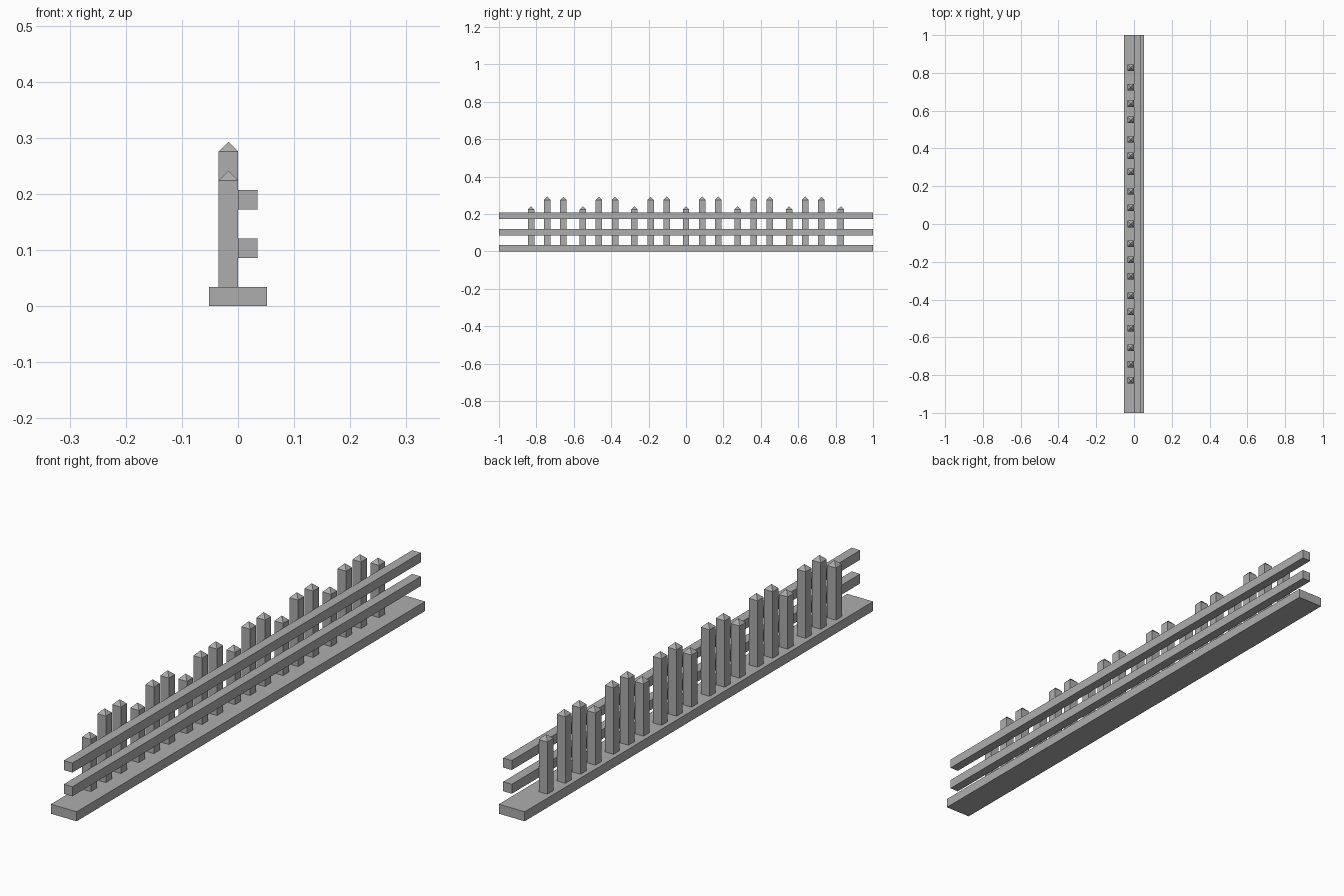
import bpy, bmesh

if "Cube" in bpy.data.objects:
    bpy.data.objects.remove(bpy.data.objects["Cube"])

U = 1 / 58  # module: the fence is 116 modules long

# Mid grey for every part
grey = bpy.data.materials.new("mid_grey")
grey.diffuse_color = (0.42, 0.42, 0.42, 1)
grey.use_nodes = True
grey.node_tree.nodes["Principled BSDF"].inputs["Base Color"].default_value = grey.diffuse_color


def make_object(name, bm):
    bmesh.ops.recalc_face_normals(bm, faces=bm.faces)
    mesh = bpy.data.meshes.new(name)
    bm.to_mesh(mesh)
    bm.free()
    mesh.materials.append(grey)
    obj = bpy.data.objects.new(name, mesh)
    bpy.context.collection.objects.link(obj)


def box(name, x, y, z, peak=0):
    """Box from (min, max) ranges in modules, optionally with a pyramid tip."""
    bm = bmesh.new()
    low, high = ([bm.verts.new((a * U, b * U, h * U)) for a, b in
                  ((x[0], y[0]), (x[1], y[0]), (x[1], y[1]), (x[0], y[1]))] for h in z)
    bm.faces.new(low)
    if peak:
        tip = bm.verts.new((sum(x) / 2 * U, sum(y) / 2 * U, (z[1] + peak) * U))
    else:
        bm.faces.new(high)
    for i in range(4):
        j = (i + 1) % 4
        bm.faces.new((low[i], low[j], high[j], high[i]))
        if peak:
            bm.faces.new((high[i], high[j], tip))
    make_object(name, bm)


# Ground plank and the two horizontal rails
box("base_plank", (-3, 3), (-58, 58), (0, 2))
box("lower_rail", (0, 2), (-58, 58), (5, 7))
box("upper_rail", (0, 2), (-58, 58), (10, 12))

# Pointed pickets: one short then two tall in each bay, ending on a short one
for bay in range(-3, 4):
    for k, top in enumerate((13, 16, 16)):
        if bay == 3 and k:
            break
        y = bay * 16 + k * 5
        kind = "tall" if k else "short"
        box(f"{kind}_picket_{bay + 4}_{k + 1}", (-2, 0), (y - 1, y + 1), (2, top), peak=1)
